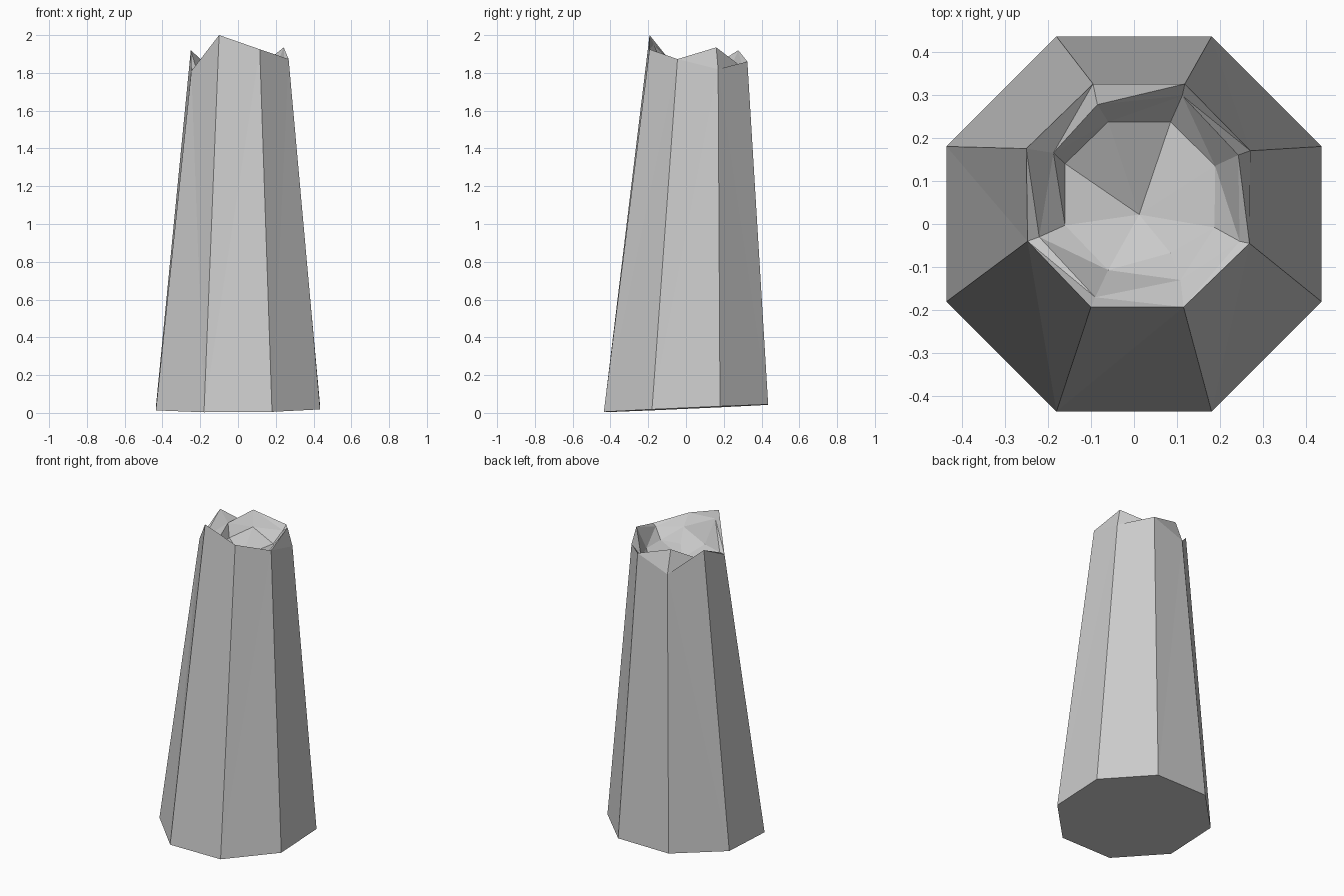
import bpy, bmesh

# Broken, hollow-topped octagonal stump: rings from base to inner hollow
base = [(-.18, -.435), (.18, -.435), (.435, -.18), (.435, .18),
        (.18, .435), (-.18, .435), (-.435, .18), (-.435, -.18)]
base = [(x, y, max(0, .024 + .045 * y + .006 * x)) for x, y in base]
outer_rim = [(-.10, -.193, 2.0), (.115, -.193, 1.925), (.268, -.045, 1.873), (.27, .17, 1.82),
             (.118, .325, 1.86), (-.095, .325, 1.78), (-.25, .175, 1.92), (-.247, -.04, 1.81)]
inner_rim = [(-.09, -.17, 1.95), (.108, -.13, 1.86), (.245, -.04, 1.86), (.242, .16, 1.935),
             (.112, .298, 1.83), (-.085, .277, 1.92), (-.187, .165, 1.85), (-.22, -.03, 1.82)]
hollow = [(-.06, -.107, 1.80), (.085, -.067, 1.78), (.187, -.008, 1.80), (.188, .135, 1.80),
          (.085, .237, 1.76), (-.06, .237, 1.83), (-.16, .14, 1.77), (-.16, -.003, 1.78)]

bm = bmesh.new()
rings = [[bm.verts.new(p) for p in ring] for ring in (base, outer_rim, inner_rim, hollow)]

# Sides, jagged rim and inner wall
for low, high in zip(rings, rings[1:]):
    for i in range(8):
        j = (i + 1) % 8
        bm.faces.new((low[i], low[j], high[j], high[i]))

# Hollow floor meeting at one low point, and the slanted base
centre = bm.verts.new((.012, .022, 1.74))
for i in range(8):
    bm.faces.new((rings[3][i], rings[3][(i + 1) % 8], centre))
bm.faces.new(rings[0][::-1])
bmesh.ops.triangulate(bm, faces=[f for f in bm.faces if len(f.verts) == 4])
bmesh.ops.recalc_face_normals(bm, faces=bm.faces)

mesh = bpy.data.meshes.new("broken_stump")
bm.to_mesh(mesh)
bm.free()
bpy.context.collection.objects.link(bpy.data.objects.new("broken_stump", mesh))
